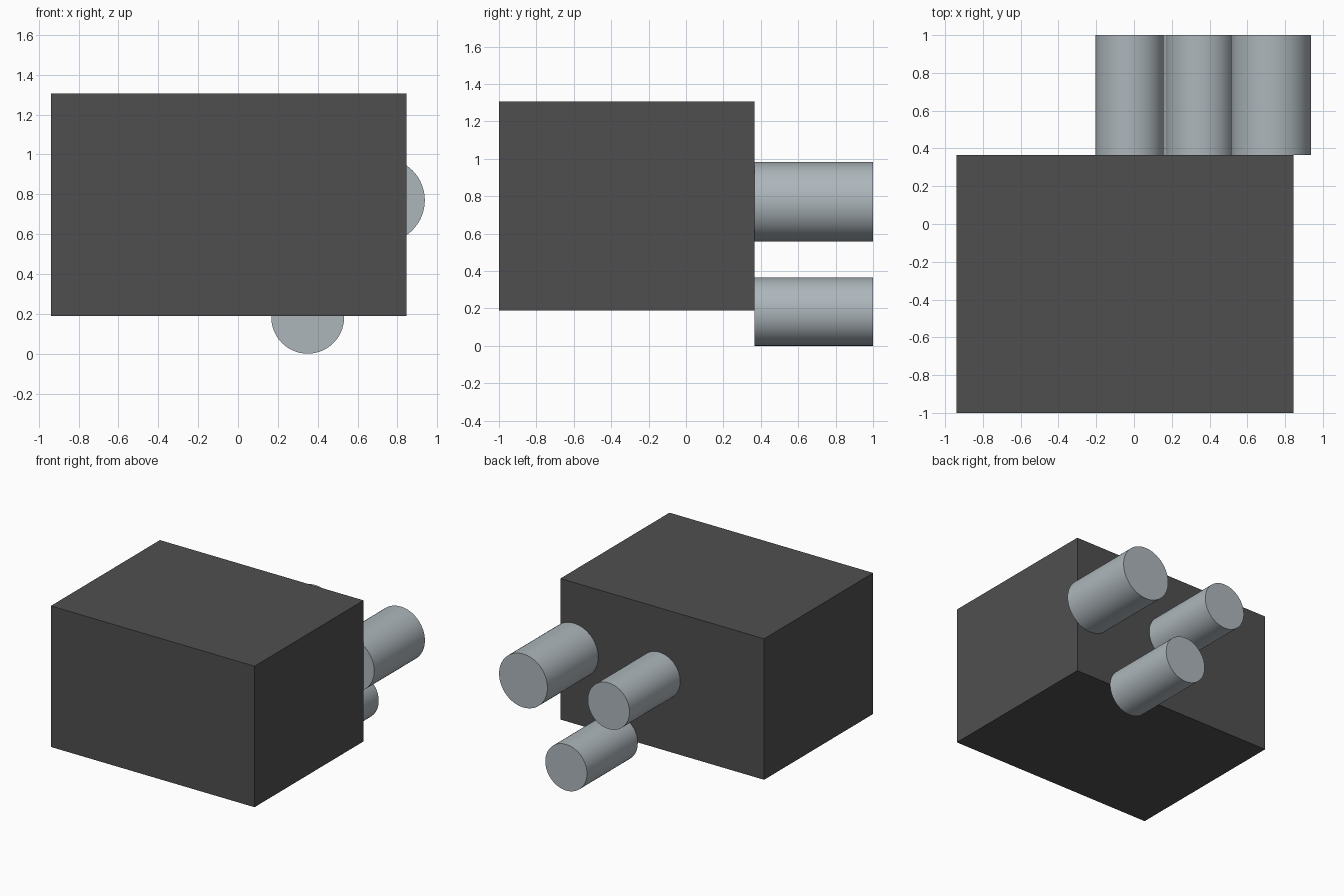
import bpy
import math

default = bpy.data.objects.get("Cube")
if default:
    bpy.data.objects.remove(default, do_unlink=True)


def make_material(name, rgb):
    mat = bpy.data.materials.new(name)
    mat.use_nodes = True
    mat.diffuse_color = (*rgb, 1)
    mat.node_tree.nodes["Principled BSDF"].inputs["Base Color"].default_value = (*rgb, 1)
    return mat


charcoal = make_material("charcoal", (0.078, 0.078, 0.078))
steel = make_material("steel_grey", (0.42, 0.47, 0.50))

BACK = 0.365   # rear face of the housing
END = 1.0      # free end of the pipes


def box(name, low, high, mat):
    center = [(a + b) / 2 for a, b in zip(low, high)]
    bpy.ops.mesh.primitive_cube_add(size=1, location=center)
    obj = bpy.context.object
    obj.name = name
    obj.scale = [b - a for a, b in zip(low, high)]
    bpy.ops.object.transform_apply(location=False, rotation=False, scale=True)
    obj.data.materials.append(mat)


def pipe(name, x, z, radius):
    bpy.ops.mesh.primitive_cylinder_add(
        vertices=64, radius=radius, depth=END - BACK,
        location=(x, (BACK + END) / 2, z), rotation=(math.pi / 2, 0, 0))
    obj = bpy.context.object
    obj.name = name
    obj.data.materials.append(steel)
    bpy.ops.object.shade_smooth_by_angle(angle=math.radians(30))


# Main housing
box("housing", (-0.94, -1.0, 0.188), (0.845, BACK, 1.305), charcoal)

# Rear pipes: one wide, two narrow
pipe("wide_pipe", 0.726, 0.77, 0.212)
pipe("upper_narrow_pipe", -0.022, 0.77, 0.183)
pipe("lower_narrow_pipe", 0.35, 0.183, 0.183)
